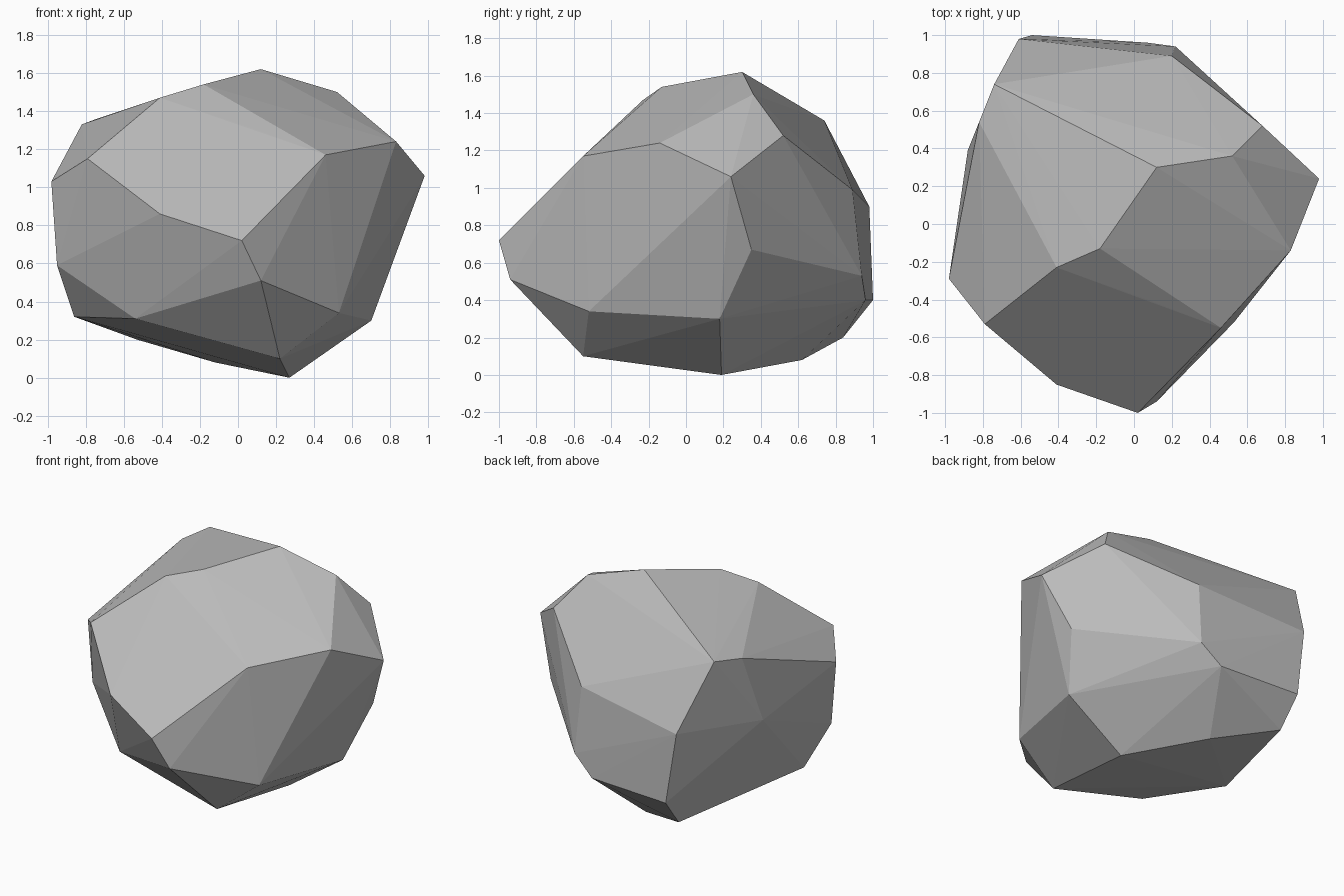
import bpy
import bmesh
from mathutils import Vector

default_cube = bpy.data.objects.get("Cube")
if default_cube:
    bpy.data.objects.remove(default_cube, do_unlink=True)


def flat_material(name, color):
    material = bpy.data.materials.new(name)
    material.diffuse_color = color
    material.use_nodes = True
    shader = material.node_tree.nodes["Principled BSDF"]
    shader.inputs["Base Color"].default_value = color
    shader.inputs["Roughness"].default_value = 1
    return material


# Chiselled corners of the boulder in hundredths of a unit, tier by tier
crown = [(12, 30, 162), (-18, -13, 154), (-41, -23, 147), (52, 36, 150)]
shoulder = [(-82, 54, 133), (-74, 74, 136), (68, 52, 128), (83, -14, 124),
            (46, -55, 117), (7, -40, 131), (-79, -53, 115)]
girdle = [(98, 24, 106), (-98, -29, 103), (20, 89, 99), (-61, 98, 90),
          (-41, -85, 86), (-88, 39, 85), (2, -100, 72), (82, 35, 67)]
flank = [(-95, -28, 59), (22, 94, 53), (12, -94, 51), (-54, 100, 40),
         (7, 96, 40), (53, -52, 34)]
foot = [(-86, -10, 32), (-54, -56, 31), (70, 18, 30), (-70, 25, 28),
        (-53, 84, 20), (22, -55, 10), (-12, 62, 8), (27, 19, 0)]


def faceted_stone(name, tiers, material):
    """Wrap the corner tiers in flat facets and return the new object."""
    bm = bmesh.new()
    for tier in tiers:
        for corner in tier:
            bm.verts.new(Vector(corner) / 100)
    hull = bmesh.ops.convex_hull(bm, input=bm.verts[:])

    # Remove any corner that ended up buried inside the stone
    buried = [v for v in bm.verts if not v.link_faces]
    bmesh.ops.delete(bm, geom=buried, context="VERTS")
    bmesh.ops.recalc_face_normals(bm, faces=bm.faces[:])
    for face in bm.faces:
        face.smooth = False

    mesh = bpy.data.meshes.new(name)
    bm.to_mesh(mesh)
    bm.free()
    mesh.materials.append(material)
    stone = bpy.data.objects.new(name, mesh)
    bpy.context.collection.objects.link(stone)
    return stone


# The boulder
stone_grey = flat_material("stone grey", (0.5, 0.5, 0.5, 1))
faceted_stone("boulder", [crown, shoulder, girdle, flank, foot], stone_grey)
